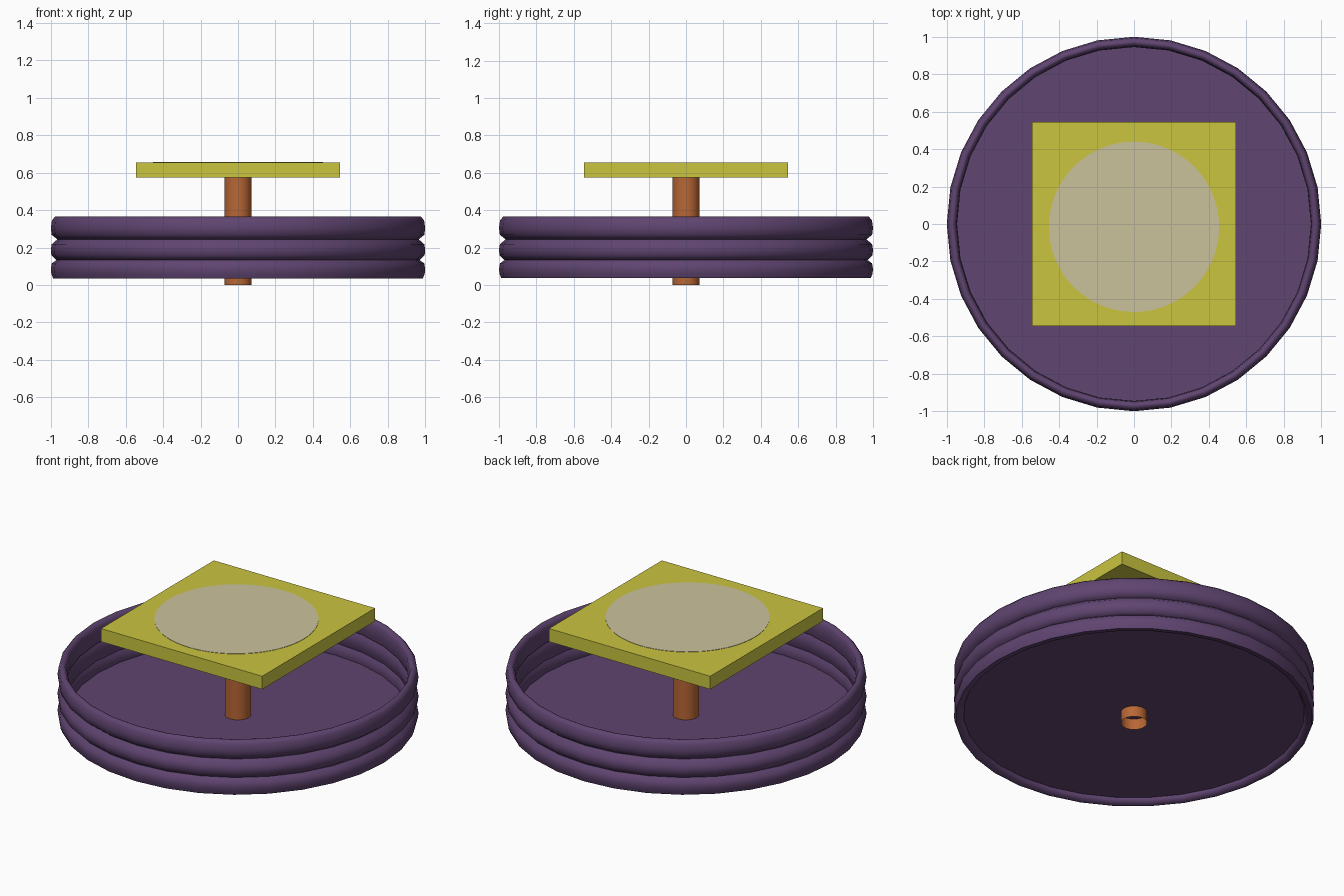
import bpy, bmesh, math

if "Cube" in bpy.data.objects:
    bpy.data.objects.remove(bpy.data.objects["Cube"])


def material(name, rgb):
    m = bpy.data.materials.new(name)
    m.diffuse_color = (*rgb, 1)
    m.use_nodes = True
    m.node_tree.nodes["Principled BSDF"].inputs["Base Color"].default_value = m.diffuse_color
    return m


purple = material("purple", (0.115, 0.058, 0.162))
orange = material("orange brown", (0.48, 0.135, 0.035))
yellow = material("mustard yellow", (0.59, 0.555, 0.051))
beige = material("pale beige", (0.60, 0.54, 0.33))


def finish(bm, name, mat, smooth=None):
    bmesh.ops.recalc_face_normals(bm, faces=bm.faces)
    mesh = bpy.data.meshes.new(name)
    bm.to_mesh(mesh)
    bm.free()
    mesh.materials.append(mat)
    ob = bpy.data.objects.new(name, mesh)
    bpy.context.collection.objects.link(ob)
    if smooth:
        bpy.ops.object.select_all(action='DESELECT')
        ob.select_set(True)
        bpy.context.view_layer.objects.active = ob
        bpy.ops.object.shade_smooth_by_angle(angle=math.radians(smooth))
    return ob


def lathe(name, profile, mat, closed=True, sides=32, smooth=60):
    """Turn an (r, z) profile around the z axis."""
    bm = bmesh.new()
    rows = []
    for i in range(sides):
        a = 2 * math.pi * i / sides
        rows.append([bm.verts.new((r * math.cos(a), r * math.sin(a), z)) for r, z in profile])
    n = len(profile)
    for i in range(sides):
        p, q = rows[i], rows[(i + 1) % sides]
        for j in range(n if closed else n - 1):
            k = (j + 1) % n
            bm.faces.new((p[j], q[j], q[k], p[k]))
    return finish(bm, name, mat, smooth)


def disc(name, radius, z0, z1, mat, y=0, sides=32):
    bm = bmesh.new()
    verts = [bm.verts.new((radius * math.cos(2 * math.pi * i / sides),
                           y + radius * math.sin(2 * math.pi * i / sides), z0)) for i in range(sides)]
    face = bm.faces.new(verts)
    if z1 > z0:
        new = bmesh.ops.extrude_face_region(bm, geom=[face])["geom"]
        bmesh.ops.translate(bm, vec=(0, 0, z1 - z0),
                            verts=[g for g in new if isinstance(g, bmesh.types.BMVert)])
    return finish(bm, name, mat)


# three stacked puffy rings forming the tub wall
rings = {
    "lower_ring": [(0.945, 0.06), (0.957, 0.038), (0.988, 0.036), (0.997, 0.06), (1.0, 0.085),
                   (0.995, 0.115), (0.965, 0.137), (0.95, 0.115)],
    "middle_ring": [(0.945, 0.175), (0.96, 0.133), (0.97, 0.133), (0.997, 0.16), (1.0, 0.19),
                    (0.995, 0.218), (0.965, 0.244), (0.95, 0.22)],
    "upper_ring": [(0.945, 0.29), (0.955, 0.244), (0.965, 0.244), (0.995, 0.268), (1.0, 0.305),
                   (0.994, 0.345), (0.978, 0.365), (0.962, 0.363), (0.95, 0.34)],
}
for ring_name, section in rings.items():
    lathe(ring_name, section, purple)

# thin floor sheet
disc("tub_floor", 0.965, 0.067, 0.067, purple)

# open central tube
lathe("centre_post", [(0.073, 0), (0.073, 0.575)], orange, closed=False)

# square table top
bm = bmesh.new()
bmesh.ops.create_cube(bm, size=1)
bmesh.ops.scale(bm, vec=(1.09, 1.09, 0.08), verts=bm.verts)
bmesh.ops.translate(bm, vec=(0, 0, 0.614), verts=bm.verts)
finish(bm, "square_top", yellow)

# pale painted circle on the top
disc("pale_circle", 0.455, 0.653, 0.656, beige, y=-0.015, sides=64)
